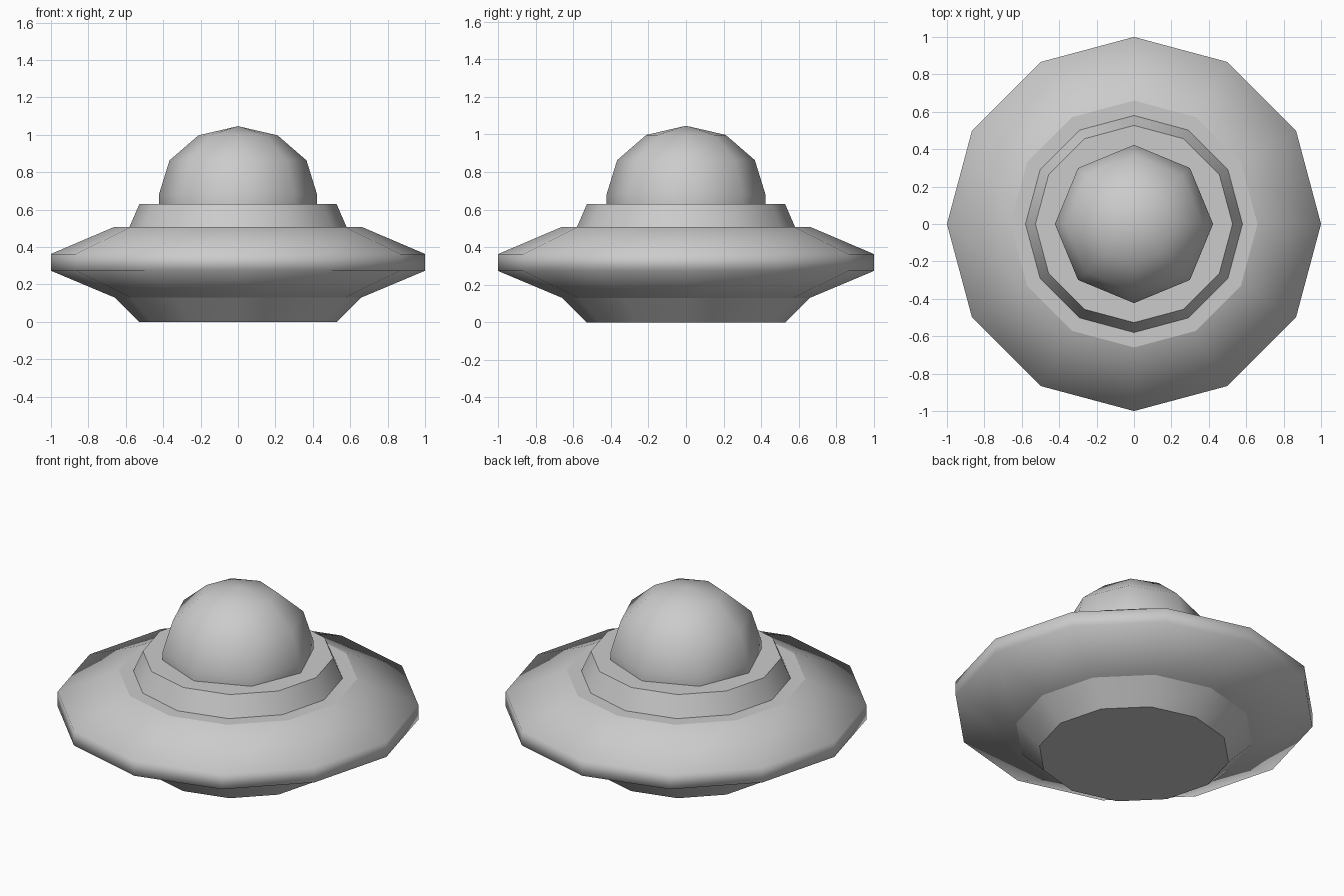
import bpy, bmesh
from math import sin, cos, pi, radians

if "Cube" in bpy.data.objects:
    bpy.data.objects.remove(bpy.data.objects["Cube"])


def lathe(name, profile, sides, sharp=(), cap_bottom=False, cap_top=False):
    """Spin a (radius, z) profile; 'sharp' lists ring indices kept as hard edges."""
    bm = bmesh.new()
    rings = []
    for r, z in profile:
        if r == 0:
            rings.append([bm.verts.new((0, 0, z))] * sides)
        else:
            rings.append([bm.verts.new((r * cos(2 * pi * i / sides),
                                        r * sin(2 * pi * i / sides), z))
                          for i in range(sides)])
    for a, b in zip(rings, rings[1:]):
        for i in range(sides):
            j = (i + 1) % sides
            quad = [a[i], a[j], b[j], b[i]]
            bm.faces.new(list(dict.fromkeys(quad)))
    if cap_bottom:
        bm.faces.new(rings[0][::-1])
    if cap_top:
        bm.faces.new(rings[-1])
    for f in bm.faces:
        f.smooth = True
    for k in sharp:
        for i in range(sides):
            edge = bm.edges.get((rings[k][i], rings[k][(i + 1) % sides]))
            edge.smooth = False
    mesh = bpy.data.meshes.new(name)
    bm.to_mesh(mesh)
    bm.free()
    obj = bpy.data.objects.new(name, mesh)
    bpy.context.collection.objects.link(obj)
    return obj


# Saucer hull: flat base, lower skirt, rounded rim and flat deck
lathe("saucer_hull",
      [(0.53, 0), (0.66, 0.13), (1, 0.273), (1, 0.363), (0.66, 0.508), (0.58, 0.508)],
      12, sharp=(0, 1, 4), cap_bottom=True)

# Tapered collar under the cockpit
lathe("cockpit_collar", [(0.58, 0.508), (0.527, 0.63)], 12, sharp=(0, 1), cap_top=True)

# Eight-sided smooth dome with a short straight foot
dome = [(0.423, 0.63)]
dome += [(0.423 * cos(radians(a)), 0.68 + 0.366 * sin(radians(a))) for a in (0, 30, 60)]
dome.append((0, 1.046))
lathe("cockpit_dome", dome, 8)
